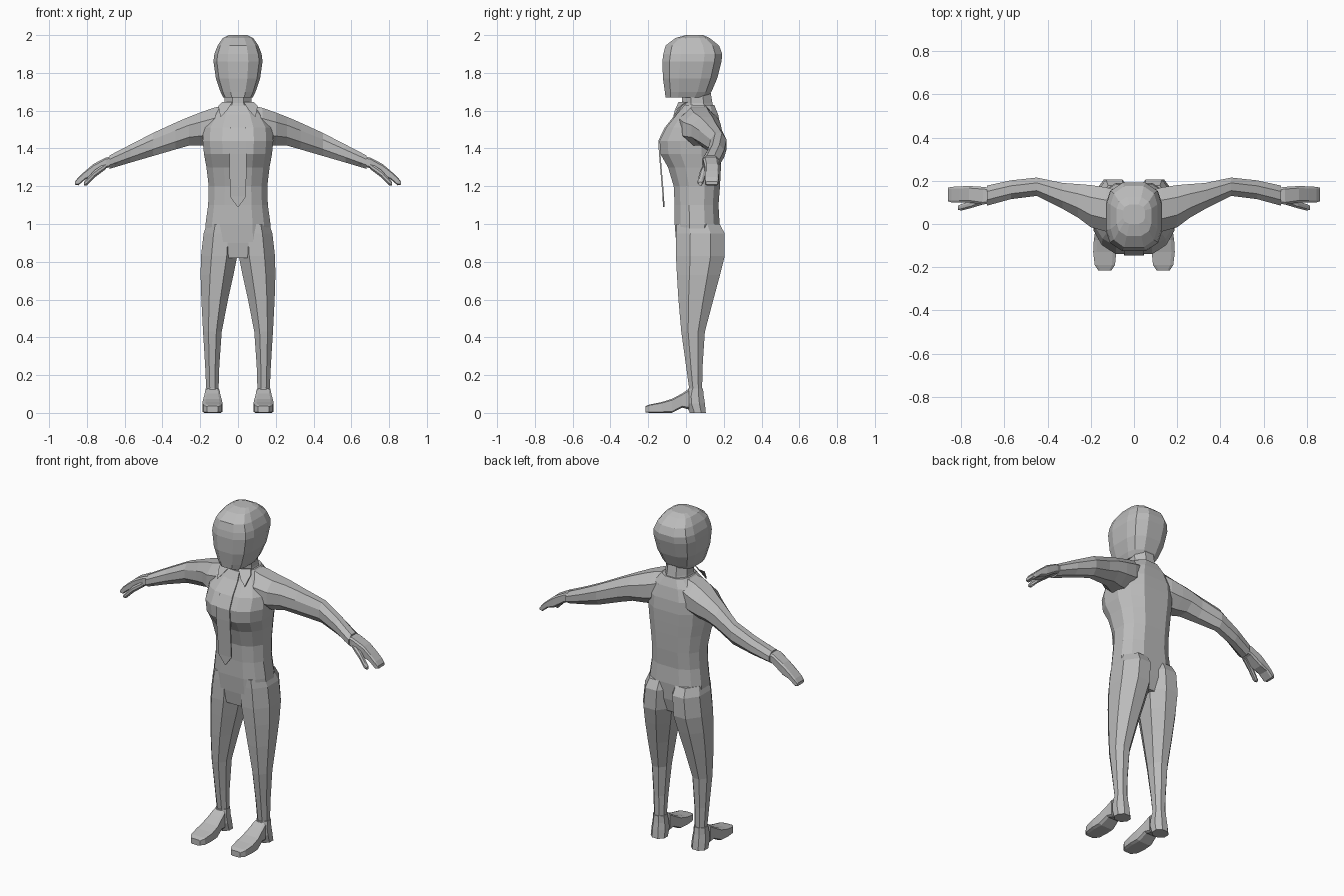
import bpy, bmesh

mat = bpy.data.materials.new("plain grey")
mat.diffuse_color = (0.5, 0.5, 0.5, 1)

OCT = [(1, .42), (.42, 1)]
TWELVE = [(1, .34), (.8, .74), (.45, 1)]


def finish(name, bm):
    bmesh.ops.recalc_face_normals(bm, faces=bm.faces)
    me = bpy.data.meshes.new(name)
    bm.to_mesh(me)
    bm.free()
    me.materials.append(mat)
    ob = bpy.data.objects.new(name, me)
    bpy.context.collection.objects.link(ob)
    return ob


def mirror(ob):
    m = ob.modifiers.new("mirror", 'MIRROR')
    m.use_axis[0] = True
    return ob


def loft(name, axis, rings, quarter=OCT):
    """Rings are (position, u0, u1, v0, v1) slices across the axis."""
    q = quarter
    prof = (q + [(-u, v) for u, v in reversed(q)] + [(-u, -v) for u, v in q]
            + [(u, -v) for u, v in reversed(q)])
    bm = bmesh.new()
    loops = []
    for t, u0, u1, v0, v1 in rings:
        loop = []
        for u, v in prof:
            co = [(u0 + u1) / 2 + u * (u1 - u0) / 2, (v0 + v1) / 2 + v * (v1 - v0) / 2]
            co.insert(axis, t)
            loop.append(bm.verts.new(co))
        loops.append(loop)
    n = len(prof)
    for a, b in zip(loops, loops[1:]):
        for i in range(n):
            j = (i + 1) % n
            bm.faces.new((a[i], a[j], b[j], b[i]))
    bm.faces.new(loops[0])
    bm.faces.new(loops[-1])
    return finish(name, bm)


def body(name, rows, quarter):
    """Upright centred loft from (z, half width, front y, back y)."""
    return loft(name, 2, [(z, -w, w, f, b) for z, w, f, b in rows], quarter)


# Torso with chest bulge
body("torso", [
    (.82, .10, -.04, .15), (.90, .175, -.052, .17), (1.0, .172, -.06, .178),
    (1.1, .158, -.06, .172), (1.2, .155, -.065, .18), (1.3, .167, -.095, .185),
    (1.37, .18, -.135, .188), (1.44, .187, -.14, .19), (1.51, .182, -.105, .185),
    (1.58, .14, -.05, .17), (1.63, .085, -.02, .15)], TWELVE)

# Neck and head
body("neck", [(1.59, .085, -.03, .15), (1.64, .072, -.02, .14), (1.70, .07, -.02, .13)], OCT)
body("head", [
    (1.67, .078, -.108, .11), (1.70, .093, -.112, .135), (1.77, .117, -.122, .165),
    (1.86, .13, -.125, .188), (1.90, .125, -.12, .192), (1.945, .108, -.108, .175),
    (1.985, .08, -.055, .125), (2.0, .05, 0, .09)], [(1, .4), (.86, .76), (.42, 1)])

# Legs
mirror(loft("leg", 2, [
    (.12, .103, .168, .018, .085), (.25, .099, .174, .0, .088), (.43, .086, .185, -.025, .1),
    (.60, .053, .194, -.04, .145), (.73, .024, .198, -.048, .18), (.83, .004, .196, -.053, .205),
    (.95, .0, .182, -.052, .205), (1.0, .01, .165, -.05, .178)]))

# Shoes: heel with ankle, then a sole that rises at the arch
mirror(loft("shoe", 1, [
    (-.215, .105, .165, .002, .036), (-.19, .088, .182, 0, .045), (-.13, .082, .189, 0, .057),
    (-.075, .085, .186, 0, .074), (-.02, .093, .178, .028, .103), (.015, .097, .174, .018, .128)],
    [(1, .8), (.7, 1)]))
mirror(loft("heel", 2, [
    (0, .09, .18, .02, .105), (.05, .09, .18, .0, .1), (.09, .096, .176, .0, .094),
    (.13, .1, .172, .012, .09)]))

# Arms, slightly bent back at the elbow
mirror(loft("arm", 0, [
    (.06, -.01, .15, 1.46, 1.63), (.13, -.035, .17, 1.42, 1.615), (.20, -.015, .18, 1.415, 1.59),
    (.26, .03, .185, 1.415, 1.567), (.33, .07, .19, 1.395, 1.537), (.45, .13, .215, 1.36, 1.482),
    (.57, .115, .202, 1.325, 1.42), (.68, .085, .178, 1.292, 1.363)]))

# Hands: flat fingers and a lower thumb
mirror(loft("hand", 0, [
    (.64, .1, .165, 1.315, 1.36), (.70, .09, .172, 1.295, 1.352), (.765, .1, .176, 1.25, 1.318),
    (.81, .1, .174, 1.235, 1.28), (.845, .1, .172, 1.205, 1.248), (.862, .105, .168, 1.208, 1.225)],
    [(1, .7), (.75, 1)]))
mirror(loft("thumb", 0, [
    (.70, .09, .13, 1.29, 1.325), (.76, .072, .105, 1.245, 1.285),
    (.80, .062, .092, 1.205, 1.24), (.815, .066, .085, 1.205, 1.222)]))


def plate(name, rows, thick=.008):
    """Thin strip of symmetric rows (z, half width, front y)."""
    bm = bmesh.new()
    vs = [[bm.verts.new((s * w, y + d, z)) for s, d in ((-1, 0), (1, 0), (1, thick), (-1, thick))]
          for z, w, y in rows]
    for a, b in zip(vs, vs[1:]):
        for i in range(4):
            j = (i + 1) % 4
            bm.faces.new((a[i], a[j], b[j], b[i]))
    bm.faces.new(vs[0])
    bm.faces.new(vs[-1])
    return finish(name, bm)


# Hanging necktie
plate("necktie", [(1.09, .003, -.122), (1.145, .042, -.124), (1.37, .046, -.143),
                  (1.44, .045, -.147), (1.51, .042, -.113), (1.58, .036, -.057),
                  (1.625, .03, -.03)])

# Collar flaps
bm = bmesh.new()
flap = [(.03, -.04, 1.645), (.085, .0, 1.645), (.105, -.03, 1.625), (.092, -.068, 1.565),
        (.06, -.06, 1.6)]
front = [bm.verts.new(p) for p in flap]
back = [bm.verts.new((x, y + .008, z)) for x, y, z in flap]
bm.faces.new(front)
bm.faces.new(back)
for i in range(5):
    j = (i + 1) % 5
    bm.faces.new((front[i], front[j], back[j], back[i]))
mirror(finish("collar_flap", bm))
